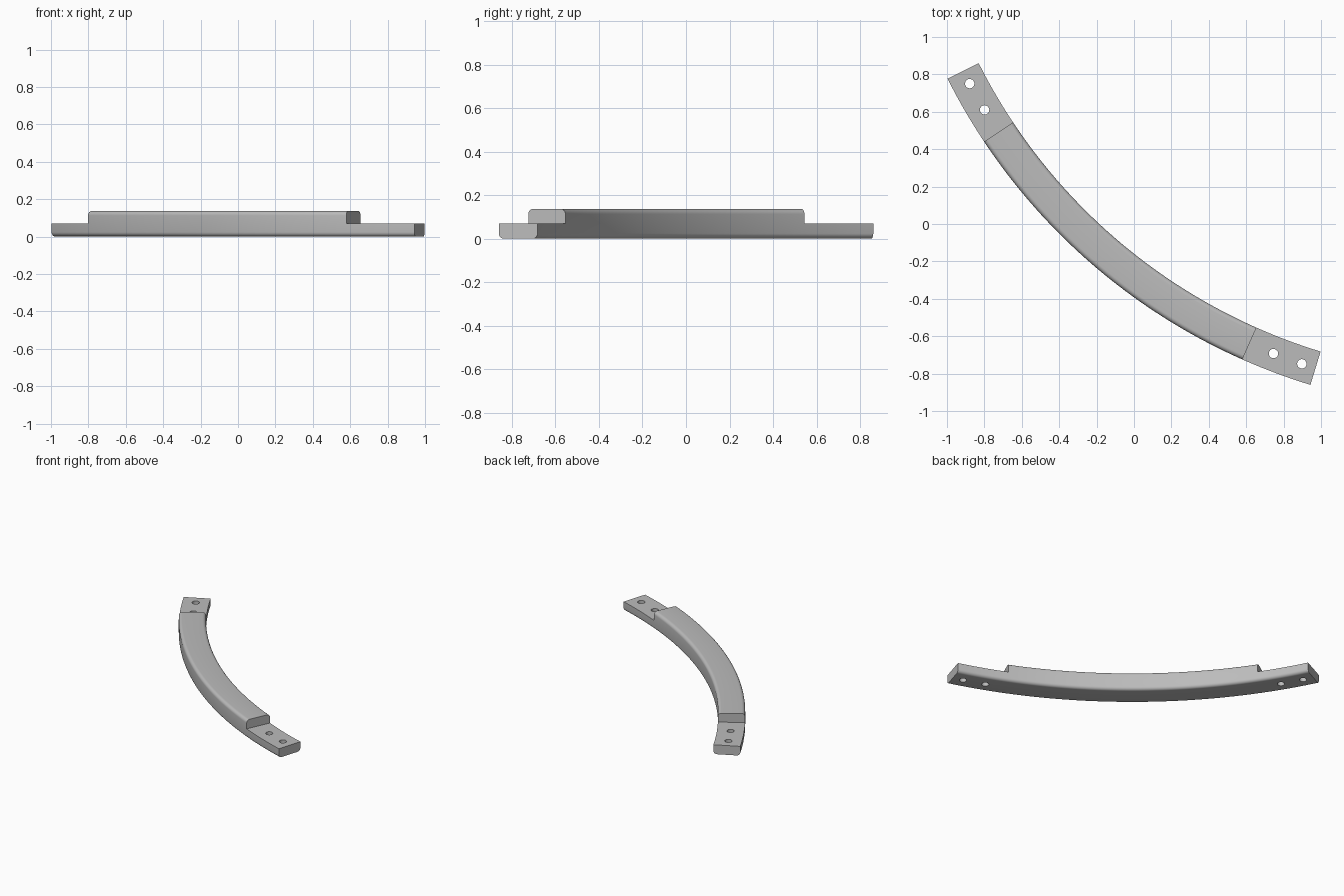
import bpy, bmesh
from math import radians, cos, sin, pi
from mathutils import Vector

cube = bpy.data.objects.get("Cube")
if cube:
    bpy.data.objects.remove(cube)

# Arc layout
CENTRE = Vector((1.887, 2.227, 0))
INNER, OUTER, HEIGHT = 3.042, 3.228, 0.137
START, END = 26.7, 73.0
STEP_Z, STEP_ANGLE = 0.07, 6.9
HOLE_ARC, HOLE_RADIUS = 3.135, 0.025


def on_arc(radius, angle, z):
    a = radians(angle)
    return CENTRE + Vector((-radius * cos(a), -radius * sin(a), z))


def make_object(name, bm):
    bmesh.ops.recalc_face_normals(bm, faces=bm.faces)
    mesh = bpy.data.meshes.new(name)
    bm.to_mesh(mesh)
    bm.free()
    obj = bpy.data.objects.new(name, mesh)
    bpy.context.collection.objects.link(obj)
    return obj


def sweep(name, profile, start, end, steps):
    """Sweep a closed (radius, z) profile around the arc centre."""
    bm = bmesh.new()
    rings = [[bm.verts.new(on_arc(r, start + (end - start) * i / steps, z))
              for r, z in profile] for i in range(steps + 1)]
    n = len(profile)
    for a, b in zip(rings, rings[1:]):
        for j in range(n):
            k = (j + 1) % n
            bm.faces.new((a[j], a[k], b[k], b[j]))
    bm.faces.new(rings[0])
    bm.faces.new(rings[-1])
    return make_object(name, bm)


def rounded_profile(r0, r1, z0, z1, radius, segments=6):
    corners = [(r1 - radius, z1 - radius), (r0 + radius, z1 - radius),
               (r0 + radius, z0 + radius), (r1 - radius, z0 + radius)]
    points = []
    for q, (r, z) in enumerate(corners):
        for s in range(segments + 1):
            a = pi / 2 * (q + s / segments)
            points.append((r + radius * cos(a), z + radius * sin(a)))
    return points


def cut(target, cutter):
    cutter.hide_render = True
    mod = target.modifiers.new("cut", 'BOOLEAN')
    mod.operation = 'DIFFERENCE'
    mod.solver = 'EXACT'
    mod.object = cutter
    bpy.context.view_layer.objects.active = target
    bpy.ops.object.modifier_apply(modifier=mod.name)
    bpy.data.objects.remove(cutter)


# Curved bar with rounded long edges
bar = sweep("curved_bar", rounded_profile(INNER, OUTER, 0, HEIGHT, 0.024),
            START, END, 56)

# Stepped mounting tabs with two screw holes at each end
box = [(INNER - 0.1, STEP_Z), (OUTER + 0.1, STEP_Z),
       (OUTER + 0.1, HEIGHT + 0.1), (INNER - 0.1, HEIGHT + 0.1)]
for end_angle, inward in ((START, 1), (END, -1)):
    cut(bar, sweep("step_cutter", box, end_angle - inward,
                   end_angle + inward * STEP_ANGLE, 10))
    for offset in (1.4, 4.35):
        bm = bmesh.new()
        bmesh.ops.create_cone(bm, cap_ends=True, segments=32, depth=0.4,
                              radius1=HOLE_RADIUS, radius2=HOLE_RADIUS)
        bmesh.ops.translate(bm, verts=bm.verts, vec=on_arc(
            HOLE_ARC, end_angle + inward * offset, 0))
        cut(bar, make_object("hole_cutter", bm))

# Plain grey finish
grey = bpy.data.materials.new("plain_grey")
grey.use_nodes = True
colour = (0.5, 0.5, 0.5, 1)
grey.diffuse_color = colour
grey.node_tree.nodes["Principled BSDF"].inputs["Base Color"].default_value = colour
bar.data.materials.clear()
bar.data.materials.append(grey)

bpy.ops.object.select_all(action='DESELECT')
bar.select_set(True)
bpy.context.view_layer.objects.active = bar
bpy.ops.object.shade_smooth_by_angle(angle=radians(30))
